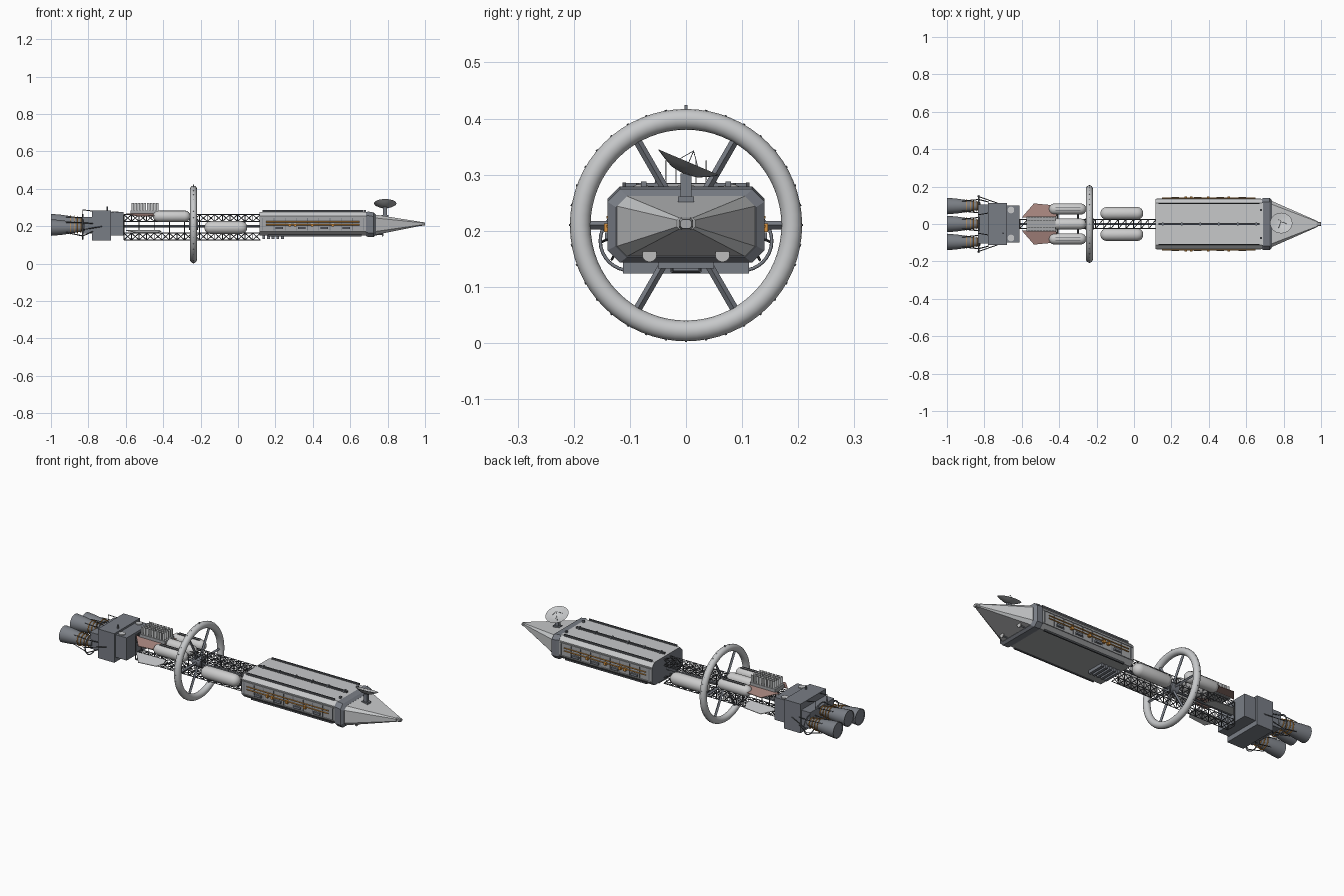
import bpy, bmesh, math
from mathutils import Vector

if "Cube" in bpy.data.objects:
    bpy.data.objects.remove(bpy.data.objects["Cube"])


def material(name, *rgb):
    m = bpy.data.materials.new(name)
    m.use_nodes = True
    m.diffuse_color = (*rgb, 1)
    m.node_tree.nodes["Principled BSDF"].inputs["Base Color"].default_value = (*rgb, 1)
    return m


LIGHT = material("light grey", 0.57, 0.58, 0.59)
WHITE = material("pale tank grey", 0.6, 0.6, 0.6)
MID = material("panel grey", 0.38, 0.39, 0.4)
SLATE = material("slate", 0.19, 0.205, 0.235)
DARK = material("dark metal", 0.08, 0.085, 0.095)
BELL = material("nozzle grey", 0.2, 0.215, 0.24)
ORANGE = material("orange pipe", 0.68, 0.29, 0.05)
RED = material("dull red", 0.39, 0.235, 0.21)


def finish(name, bm, mats, smooth=False):
    bmesh.ops.recalc_face_normals(bm, faces=bm.faces)
    me = bpy.data.meshes.new(name)
    bm.to_mesh(me)
    bm.free()
    ob = bpy.data.objects.new(name, me)
    bpy.context.collection.objects.link(ob)
    for m in mats if isinstance(mats, list) else [mats]:
        me.materials.append(m)
    if smooth:
        bpy.ops.object.select_all(action="DESELECT")
        ob.select_set(True)
        bpy.context.view_layer.objects.active = ob
        bpy.ops.object.shade_smooth_by_angle(angle=math.radians(40))
    return ob


def boxes(name, items, mat):
    """items: (x0, x1, y0, y1, z0, z1) extents"""
    bm = bmesh.new()
    for x0, x1, y0, y1, z0, z1 in items:
        for v in bmesh.ops.create_cube(bm, size=1)["verts"]:
            v.co = Vector(((x0 + x1) / 2 + v.co.x * (x1 - x0),
                           (y0 + y1) / 2 + v.co.y * (y1 - y0),
                           (z0 + z1) / 2 + v.co.z * (z1 - z0)))
    return finish(name, bm, mat)


def rods(name, segs, r, mat, sides=4):
    bm = bmesh.new()
    for p, q in segs:
        p, q = Vector(p), Vector(q)
        d = q - p
        rot = d.to_track_quat("Z", "Y")
        new = bmesh.ops.create_cone(bm, segments=sides, radius1=r, radius2=r,
                                    depth=d.length, cap_ends=True)["verts"]
        for v in new:
            v.co = rot @ v.co + (p + q) / 2
    return finish(name, bm, mat, sides > 6)


def bridge(bm, rings, caps=True):
    n = len(rings[0])
    for a, b in zip(rings, rings[1:]):
        for i in range(n):
            bm.faces.new((a[i], a[(i + 1) % n], b[(i + 1) % n], b[i]))
    if caps:
        bm.faces.new(rings[0])
        bm.faces.new(rings[-1])


def loft(name, stations, mats):
    """stations: (x, half width, bottom, top, chamfer) octagons along x"""
    bm = bmesh.new()
    rings = []
    for x, w, b, t, c in stations:
        half = [(w - c, b), (w, b + c), (w, t - c), (w - c, t)]
        pts = half + [(-y, z) for y, z in reversed(half)]
        rings.append([bm.verts.new((x, y, z)) for y, z in pts])
    bridge(bm, rings)
    return finish(name, bm, mats)


def lathe(name, profile, y, z, mat, sides=24):
    bm = bmesh.new()
    rings = [[bm.verts.new((x, y + r * math.cos(i * math.tau / sides),
                            z + r * math.sin(i * math.tau / sides)))
              for i in range(sides)] for x, r in profile]
    bridge(bm, rings)
    return finish(name, bm, mat, True)


def ring(name, loc, major, minor, mat, seg=32, sides=8):
    bpy.ops.mesh.primitive_torus_add(location=loc, rotation=(0, math.pi / 2, 0), major_radius=major,
                                     minor_radius=minor, major_segments=seg, minor_segments=sides)
    ob = bpy.context.object
    ob.name = name
    ob.data.materials.append(mat)
    bpy.ops.object.shade_smooth()


def tank(name, x0, x1, y, z, r):
    arc = [(1 - math.cos(a), math.sin(a)) for a in (0.2, 0.5, 0.8, 1.15, math.pi / 2)]
    cap = [(x0 + r * a, r * b) for a, b in arc]
    lathe(name, cap + [(x0 + x1 - x, q) for x, q in reversed(cap)], y, z, WHITE)


# Main hull, collar and nose
hull = loft("main_hull", [(0.115, 0.133, 0.15, 0.277, 0.022), (0.69, 0.133, 0.15, 0.277, 0.022)],
            [LIGHT, MID, SLATE])
for f in hull.data.polygons:
    f.material_index = 2 if abs(f.normal.x) > 0.5 else int(f.normal.z < 0.3)
loft("collar", [(0.685, 0.135, 0.147, 0.275, 0.02), (0.695, 0.14, 0.143, 0.279, 0.022),
                (0.725, 0.14, 0.143, 0.274, 0.022), (0.738, 0.125, 0.153, 0.262, 0.02)], SLATE)
loft("nose", [(0.735, 0.124, 0.154, 0.262, 0.018), (0.98, 0.016, 0.203, 0.223, 0.004)], LIGHT)
loft("nose_tip", [(0.975, 0.013, 0.202, 0.224, 0.004), (1.0, 0.01, 0.204, 0.22, 0.004)], MID)

# Hull fittings: roof rails, side ledges, pods, pipes and belly gear
boxes("roof_rails", [(0.13, 0.67, y - w, y + w, 0.275, 0.286)
                     for y, w in ((0, 0.005), (0.11, 0.003), (-0.11, 0.003))], DARK)
boxes("roof_clamps", [(0.15 + i * 0.1, 0.158 + i * 0.1, -0.009, 0.009, 0.277, 0.288)
                      for i in range(6)], SLATE)
boxes("roof_lugs", [(0.675, 0.685, y - 0.005, y + 0.005, 0.277, 0.288) for y in (-0.075, 0.075)], SLATE)
for s, side in ((-1, "right"), (1, "left")):
    def out(x0, x1, z0, z1, depth):
        return (x0, x1, min(s * 0.13, s * depth), max(s * 0.13, s * depth), z0, z1)
    boxes(side + "_ledges", [out(0.12, 0.68, z, z + 0.005, 0.137) for z in (0.172, 0.243)], MID)
    boxes(side + "_pods", [out(0.2 + i * 0.12, 0.24 + i * 0.12, 0.185, 0.197, 0.144)
                           for i in range(4)], SLATE)
    boxes(side + "_frames", [out(0.13 + i * 0.06, 0.134 + i * 0.06, 0.172, 0.245, 0.136)
                             for i in range(10)], SLATE)
    rods(side + "_orange_pipes", [((0.15, s * 0.139, z), (0.65, s * 0.139, z))
                                  for z in (0.208, 0.224)], 0.0032, ORANGE, 6)
    boxes(side + "_orange_valves", [out(x, x + 0.014, 0.198, 0.213, 0.146)
                                    for x in (0.27, 0.3, 0.39, 0.5)], ORANGE)
    boxes(side + "_lower_rail", [(0.16, 0.66, s * 0.112 - 0.004, s * 0.112 + 0.004, 0.146, 0.156)], DARK)
    rods(side + "_sensor_dish", [((0.772, s * 0.065, 0.158), (0.778, s * 0.065, 0.157))], 0.013, WHITE, 16)
    rods(side + "_sensor_arm", [((0.72, s * 0.065, 0.155), (0.773, s * 0.065, 0.157))], 0.004, SLATE)
boxes("belly_gear", [(0.13 + i * 0.025, 0.145 + i * 0.025, -0.05, 0.05, 0.133, 0.151)
                     for i in range(5)], SLATE)

# Dish antenna, tilted to one side, with a dark underside
bm = bmesh.new()
shape = [(0.006, -0.022), (0.025, -0.019), (0.045, -0.009), (0.06, 0), (0.044, -0.006), (0.024, -0.015),
         (0.006, -0.018)]
bridge(bm, [[bm.verts.new((r * math.cos(i * math.tau / 24), r * math.sin(i * math.tau / 24), z))
             for i in range(24)] for r, z in shape])
dish = finish("dish", bm, [LIGHT, MID], True)
for f in dish.data.polygons:
    f.material_index = int(f.normal.z < 0)
feed = rods("dish_feed", [((0.03 * math.cos(a), 0.03 * math.sin(a), -0.012), (0, 0, 0.022))
                          for a in (0, math.tau / 3, 2 * math.tau / 3)], 0.0007, SLATE)
for ob in (dish, feed):
    ob.location = (0.787, 0.005, 0.322)
    ob.rotation_euler = (math.radians(-23), 0, 0)
boxes("dish_mast", [(0.775, 0.797, -0.01, 0.01, 0.235, 0.302)], SLATE)
boxes("dish_base", [(0.767, 0.805, -0.014, 0.014, 0.235, 0.261)], SLATE)

# Spine: an upper and a lower box truss joined by frames
segs = []
bays, x0, step = 18, -0.61, 0.0405
for low, high in ((0.127, 0.163), (0.226, 0.262)):
    for y in (-0.025, 0.025):
        segs += [((x0, y, z), (0.12, y, z)) for z in (low, high)]
        for i in range(bays):
            a, b = x0 + i * step, x0 + (i + 1) * step
            segs += [((a, y, low), (a, y, high)), ((a, y, low), (b, y, high)), ((a, y, high), (b, y, low))]
    for z in (low, high):
        for i in range(bays):
            a = x0 + i * step
            segs += [((a, -0.025, z), (a, 0.025, z)), ((a, -0.025, z), (a + step, 0.025, z))]
segs += [((x0 + i * step, y, 0.16), (x0 + i * step, y, 0.23)) for i in range(0, bays, 2) for y in (-0.025, 0.025)]
rods("spine_truss", segs, 0.0023, DARK)
rods("spine_core", [((-0.62, 0, 0.2), (0.12, 0, 0.2))], 0.006, SLATE, 8)

# Rotating wheel
CX, CZ = -0.238, 0.21
ring("wheel_rim", (CX, 0, CZ), 0.1885, 0.0185, LIGHT, 64, 16)


def on_wheel(angle, r):
    return (CX, r * math.cos(angle), CZ + r * math.sin(angle))


rods("wheel_spokes", [(on_wheel(i * math.pi / 3, 0), on_wheel(i * math.pi / 3, 0.175))
                      for i in range(6)], 0.0075, SLATE)
rods("rim_studs", [(on_wheel(i * math.pi / 18, 0.2), on_wheel(i * math.pi / 18, 0.2085))
                   for i in range(36)], 0.002, SLATE)
lathe("wheel_hub", [(CX - 0.025, 0.03), (CX + 0.025, 0.03)], 0, CZ, SLATE, 16)
boxes("rim_beacon", [(CX - 0.003, CX + 0.003, -0.003, 0.003, 0.412, 0.424)], SLATE)

# Tanks
for s, side in ((-1, "right"), (1, "left")):
    tank(side + "_front_tank", -0.18, 0.05, s * 0.057, 0.193, 0.034)
    tank(side + "_rear_tank", -0.455, -0.255, s * 0.08, 0.253, 0.03)
    rods(side + "_tank_straps", [((x, s * 0.02, z), (x, s * 0.06, z)) for x, z in
                                 ((-0.13, 0.193), (0, 0.193), (-0.41, 0.25), (-0.3, 0.25))], 0.005, DARK)
    boxes(side + "_tank_stripe", [(-0.42, -0.285, s * 0.08 + y - 0.002, s * 0.08 + y + 0.002, 0.279, 0.285)
                                  for y in (-0.007, 0.007)], DARK)
tank("centre_rear_tank", -0.455, -0.255, 0, 0.255, 0.029)

# Radiators: pointed wings and a stack of upright fins
outline = [(-0.6, 0.035), (-0.535, 0.11), (-0.43, 0.1), (-0.41, 0.06), (-0.42, 0.03)]
for s, side in ((-1, "right"), (1, "left")):
    for name, z, slope, mat in (("upper", 0.275, -0.18, RED), ("lower", 0.185, -0.18, LIGHT)):
        bm = bmesh.new()
        top, low = [[bm.verts.new((x, s * y, z + slope * y + dz)) for x, y in outline] for dz in (0, -0.003)]
        bridge(bm, [top, low])
        finish(f"{side}_{name}_radiator", bm, mat)
boxes("radiator_fins", [(-0.57 + i * 0.0165, -0.557 + i * 0.0165, y - 0.001, y + 0.001, 0.283, 0.325)
                        for i in range(9) for y in (-0.036, -0.018, 0, 0.018, 0.036)], LIGHT)
boxes("radiator_base", [(-0.575, -0.42, -0.04, 0.04, 0.262, 0.284)], MID)

# Engine block
boxes("engine_block", [(-0.78, -0.68, -0.112, 0.112, 0.124, 0.285),
                       (-0.69, -0.612, -0.1, 0.1, 0.15, 0.275)], SLATE)
boxes("block_backplate", [(-0.835, -0.775, -0.105, 0.105, 0.16, 0.25)], SLATE)
rods("block_hatches", [((-0.658, y, 0.27), (-0.658, y, 0.28)) for y in (-0.075, 0.075)], 0.018, LIGHT, 12)
rods("block_aerial", [((-0.7, -0.05, 0.28), (-0.7, -0.05, 0.305))], 0.005, SLATE, 6)

# Three nozzles with orange feed rings and thrust frame
frame = []
for name, y, z in (("right", -0.096, 0.193), ("centre", 0, 0.222), ("left", 0.096, 0.193)):
    lathe(name + "_nozzle", [(-0.82, 0.02), (-0.85, 0.024), (-0.9, 0.033), (-0.95, 0.04), (-1.0, 0.044),
                             (-0.997, 0.041)], y, z, BELL)
    for i in range(4):
        ring(f"{name}_feed_ring_{i}", (-0.84 - i * 0.018, y, z), 0.026 + i * 0.003, 0.0025, ORANGE, 20, 6)
    ring(name + "_gimbal_ring", (-0.83, y * 1.04, z - 0.011), 0.053, 0.003, SLATE)
    for a in (0.8, 2.35, 3.9, 5.5):
        c, d = math.cos(a), math.sin(a)
        frame += [((-0.775, y + 0.03 * c, z + 0.03 * d), (-0.83, y + 0.05 * c, z - 0.01 + 0.05 * d)),
                  ((-0.83, y + 0.05 * c, z - 0.01 + 0.05 * d), (-0.92, y + 0.037 * c, z + 0.037 * d))]
for s in (-1, 1):
    frame += [((-0.84, s * 0.15, 0.18), (-0.72, s * 0.108, 0.2)),
              ((-0.83, s * 0.05, 0.14), (-0.83, s * 0.05, 0.288)),
              ((-0.83, s * 0.05, 0.288), (-0.77, s * 0.06, 0.28))]
rods("thrust_frame", frame, 0.0025, DARK)
